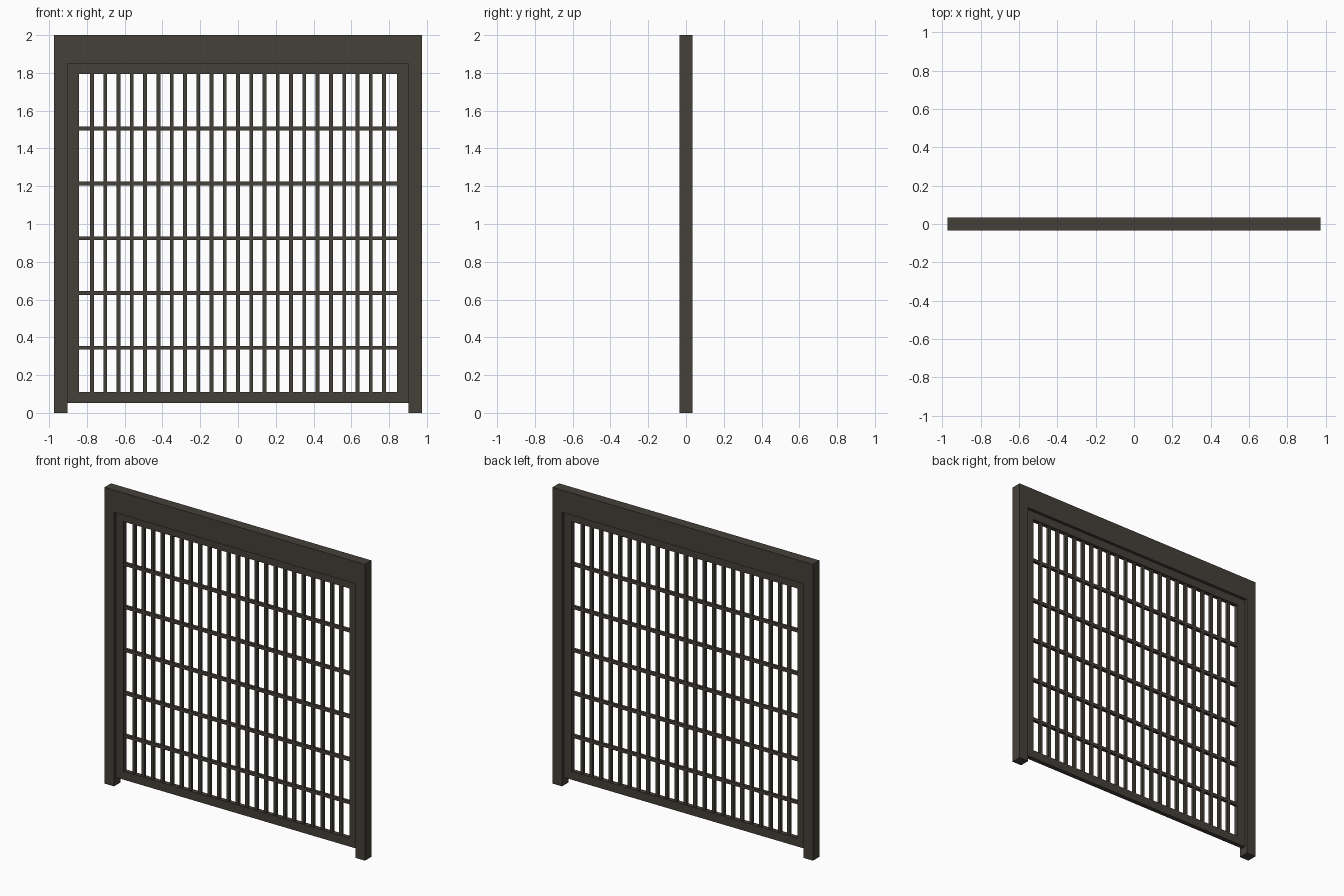
import bpy

cube = bpy.data.objects.get("Cube")
if cube:
    bpy.data.objects.remove(cube, do_unlink=True)

iron = bpy.data.materials.new("dark_iron")
iron.use_nodes = True
colour = (0.06, 0.052, 0.042, 1)
iron.diffuse_color = colour
iron.node_tree.nodes["Principled BSDF"].inputs["Base Color"].default_value = colour


def box(name, x0, x1, z0, z1, depth):
    """Box centred on y = 0."""
    bpy.ops.mesh.primitive_cube_add(size=1, location=((x0 + x1) / 2, 0, (z0 + z1) / 2))
    ob = bpy.context.object
    ob.name = name
    ob.scale = (x1 - x0, depth, z1 - z0)
    bpy.ops.object.transform_apply(location=False, rotation=False, scale=True)
    ob.data.materials.append(iron)
    return ob


OUT, POST, GATE = 0.973, 0.902, 0.843      # half widths
TOP, LINTEL, HEAD, SILL, FOOT = 2.0, 1.85, 1.795, 0.11, 0.053
DEPTH, GATE_DEPTH, BAR = 0.07, 0.03, 0.02

# Outer doorway: lintel on two posts
box("lintel", -OUT, OUT, LINTEL, TOP, DEPTH)
box("right_post", -OUT, -POST, 0, LINTEL, DEPTH)
box("left_post", POST, OUT, 0, LINTEL, DEPTH)

# Recessed gate frame
box("gate_top_rail", -POST, POST, HEAD, LINTEL, GATE_DEPTH)
box("gate_bottom_rail", -POST, POST, FOOT, SILL, GATE_DEPTH)
box("gate_right_stile", -POST, -GATE, SILL, HEAD, GATE_DEPTH)
box("gate_left_stile", GATE, POST, SILL, HEAD, GATE_DEPTH)

# Upright bars, evenly spaced
gaps = 24
for i in range(1, gaps):
    x = -GATE + i * 2 * GATE / gaps
    box(f"upright_bar_{i}", x - BAR / 2, x + BAR / 2, SILL, HEAD, BAR)

# Cross bars, counted down from the top rail
for i in range(1, 6):
    z = HEAD - i * 0.29
    box(f"cross_bar_{i}", -GATE, GATE, z - BAR / 2, z + BAR / 2, BAR * 1.05)
